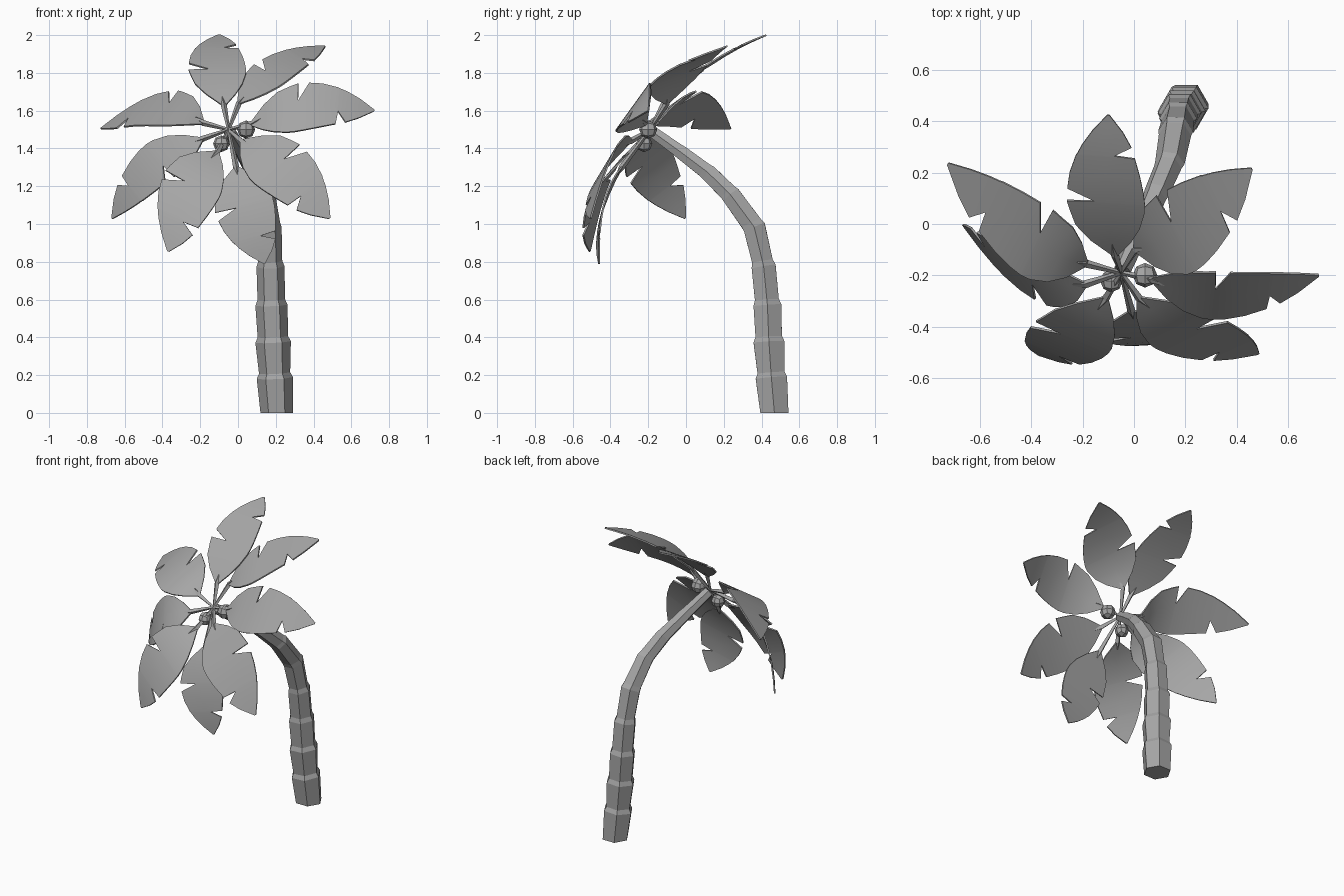
import bpy, bmesh, math
from mathutils import Vector

if "Cube" in bpy.data.objects:
    bpy.data.objects.remove(bpy.data.objects["Cube"], do_unlink=True)

GREY = (0.38, 0.38, 0.38, 1)
grey = bpy.data.materials.new("plain_grey")
grey.use_nodes = True
grey.diffuse_color = GREY
grey.node_tree.nodes["Principled BSDF"].inputs["Base Color"].default_value = GREY


def finish(bm, name):
    bmesh.ops.recalc_face_normals(bm, faces=bm.faces)
    mesh = bpy.data.meshes.new(name)
    bm.to_mesh(mesh)
    bm.free()
    mesh.materials.append(grey)
    obj = bpy.data.objects.new(name, mesh)
    bpy.context.collection.objects.link(obj)
    return obj


def tube(name, rings, sides):
    """Skin a list of (centre, axis, radius) into a closed faceted tube."""
    bm = bmesh.new()
    loops = []
    for centre, axis, radius in rings:
        axis = axis.normalized()
        helper = Vector((1, 0, 0)) if abs(axis.x) < 0.9 else Vector((0, 1, 0))
        u = (helper - axis * helper.dot(axis)).normalized()
        v = axis.cross(u)
        angles = [math.tau * i / sides for i in range(sides)]
        loops.append([bm.verts.new(centre + (u * math.cos(a) + v * math.sin(a)) * radius)
                      for a in angles])
    for low, high in zip(loops, loops[1:]):
        for i in range(sides):
            j = (i + 1) % sides
            bm.faces.new((low[i], low[j], high[j], high[i]))
    bm.faces.new(loops[0])
    bm.faces.new(loops[-1])
    return finish(bm, name)


# Trunk: flared hexagonal segments along a leaning curve (x, y, z, radius)
path = [(.205, .468, 0, .086), (.195, .452, .185, .096), (.186, .439, .375, .094),
        (.177, .431, .57, .085), (.172, .411, .775, .074), (.163, .363, .98, .068),
        (.14, .24, 1.15, .058), (.09, .125, 1.265, .05), (.025, -.02, 1.375, .042),
        (-.045, -.18, 1.49, .034)]
points = [Vector(p[:3]) for p in path]
rings = []
for i, p in enumerate(points):
    axis = points[min(i + 1, len(points) - 1)] - points[max(i - 1, 0)]
    if i == 0:
        axis = Vector((0, 0, 1))
    rings.append((p, axis, path[i][3]))
    if 0 < i < len(points) - 1:
        step = 0.86 if i < 5 else 0.93
        rings.append((p.lerp(points[i + 1], 0.14), axis, path[i][3] * step))
tube("trunk", rings, 6)

# Leaf template rows: position along blade, notched side width, other side width
ROWS = [(0, .08, .08), (.12, .55, .5), (.24, .87, .8), (.36, .98, .97), (.42, 1.03, 1),
        (.43, .3, 1), (.51, 1, .98), (.62, .93, .9), (.74, .77, .76),
        (.75, .74, .22), (.81, .62, .66), (.9, .38, .42), (1, .03, .03)]
CROWN = Vector((-.05, -.19, 1.5))


def leaf(name, base, mid, tip, half):
    base, mid, tip, half = map(Vector, (base, mid, tip, half))
    control = mid * 2 - (base + tip) / 2

    def spine(t):
        return base * (1 - t) ** 2 + control * 2 * t * (1 - t) + tip * t * t

    bm = bmesh.new()
    rows = []
    for t, a, b in ROWS:
        c = spine(t)
        rows.append([bm.verts.new(c + half * w) for w in (a, 0, -b)])
    for r, s in zip(rows, rows[1:]):
        for k in (0, 1):
            bm.faces.new((r[k], r[k + 1], s[k + 1], s[k]))
    blade = finish(bm, name + "_blade")
    solid = blade.modifiers.new("thickness", "SOLIDIFY")
    solid.thickness = 0.009
    solid.offset = 0
    bpy.ops.object.select_all(action="DESELECT")
    blade.select_set(True)
    bpy.context.view_layer.objects.active = blade
    # The rim must exist before shading so that its edges stay sharp
    bpy.ops.object.modifier_apply(modifier=solid.name)
    bpy.ops.object.shade_smooth_by_angle(angle=math.radians(35))
    # Stalk reaching a little way under the blade
    end = spine(0.1)
    tube(name + "_stalk", [(CROWN, base - CROWN, .008), (base, end - CROWN, .016),
                           (end, end - base, .004)], 4)


# Crown of leaves: blade base, blade middle, tip, half-width towards the deep notch
leaf("top_leaf", (-.075, -.12, 1.63), (-.11, .125, 1.845), (-.1, .425, 2), (-.15, .01, 0))
leaf("upper_left_leaf", (.005, -.1, 1.64), (.2, -.015, 1.815), (.46, .215, 1.94), (-.075, .145, .05))
leaf("left_leaf", (.07, -.215, 1.53), (.36, -.28, 1.62), (.72, -.2, 1.6), (.01, .09, .125))
leaf("lower_left_leaf", (.02, -.29, 1.44), (.24, -.44, 1.285), (.485, -.505, 1.03), (.12, .06, .1))
leaf("front_left_leaf", (-.01, -.34, 1.3), (.045, -.445, 1.06), (.14, -.46, .79), (-.15, -.01, -.04))
leaf("front_right_leaf", (-.11, -.29, 1.38), (-.26, -.46, 1.17), (-.37, -.51, .855), (-.14, .06, .07))
leaf("lower_right_leaf", (-.19, -.235, 1.45), (-.45, -.185, 1.305), (-.665, -.005, 1.03), (.07, -.11, -.085))
leaf("right_leaf", (-.185, -.155, 1.535), (-.42, -.045, 1.61), (-.725, .235, 1.505), (.06, .125, .09))

# Coconuts: subdivided cubes pushed out to a coarse faceted ball
for name, centre, radius in (("coconut_left", (.043, -.2, 1.5), .048),
                             ("coconut_right", (-.088, -.222, 1.425), .044)):
    bm = bmesh.new()
    bmesh.ops.create_cube(bm, size=2)
    bmesh.ops.subdivide_edges(bm, edges=bm.edges, cuts=1, use_grid_fill=True)
    for v in bm.verts:
        v.co = Vector(centre) + v.co.normalized() * radius
    finish(bm, name)
